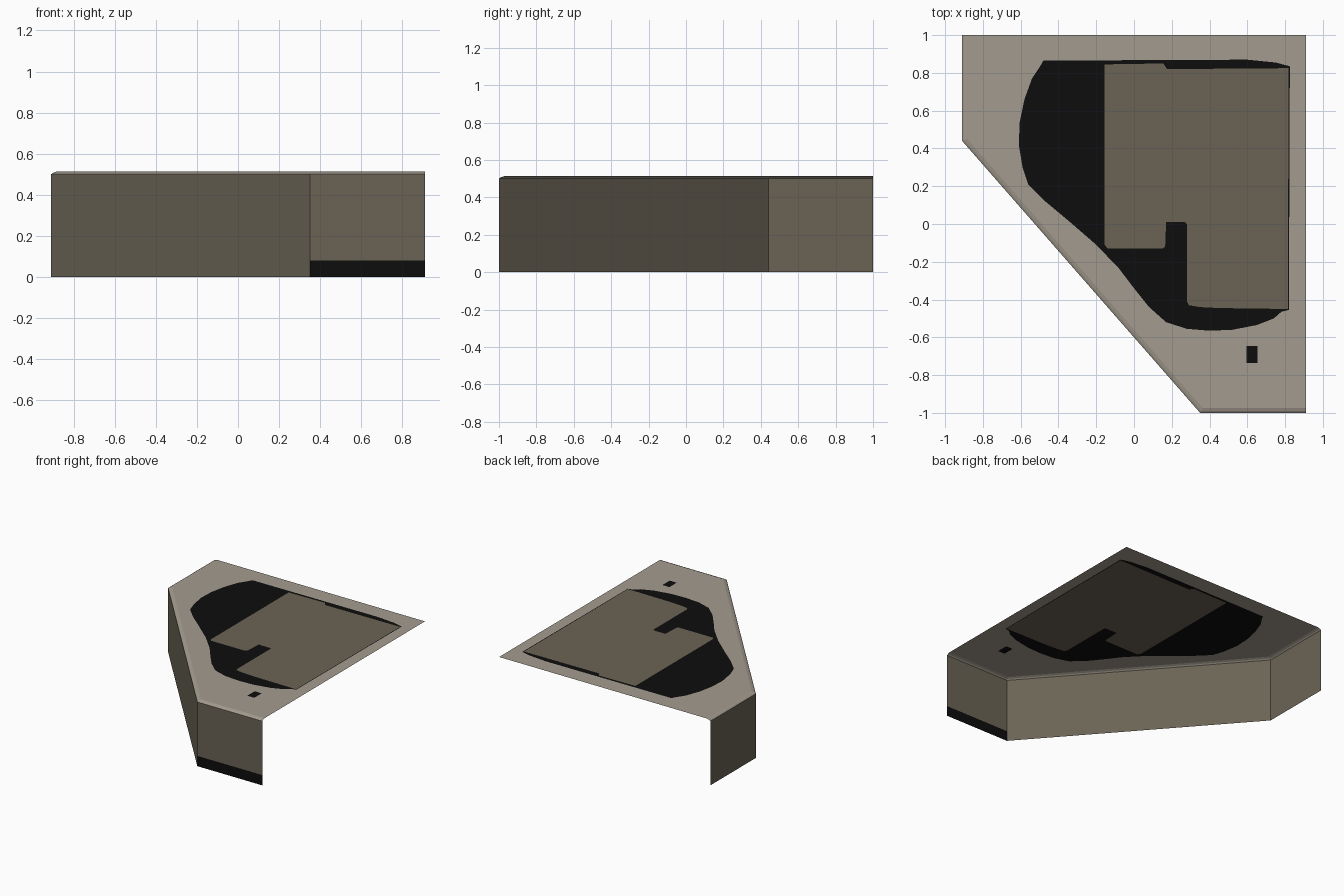
import bpy
from mathutils import Vector
from mathutils.geometry import delaunay_2d_cdt

if "Cube" in bpy.data.objects:
    bpy.data.objects.remove(bpy.data.objects["Cube"])


def material(name, rgb):
    m = bpy.data.materials.new(name)
    m.diffuse_color = (*rgb, 1)
    m.use_nodes = True
    m.node_tree.nodes["Principled BSDF"].inputs["Base Color"].default_value = m.diffuse_color
    return m


stone = material("light stone", (0.37, 0.33, 0.275))
brown = material("olive brown", (0.145, 0.126, 0.091))
black = material("black", (0.004, 0.004, 0.004))


def build(name, verts, faces, slots, mats):
    me = bpy.data.meshes.new(name)
    me.from_pydata(verts, [], faces)
    for m in mats:
        me.materials.append(m)
    for p, s in zip(me.polygons, slots):
        p.material_index = s
    ob = bpy.data.objects.new(name, me)
    bpy.context.collection.objects.link(ob)
    return ob


# Plan outline of the three visible sides, and how each corner moves per unit inset
outline = [(-0.91, 1), (-0.91, 0.44), (0.35, -1), (0.91, -1)]
shift = [(1, 0), (1, 0.375), (0.453, 1), (0, 1)]
TOP, INSET = 0.513, 0.027


def ring(z, d):
    return [(x + sx * d, y + sy * d, z) for (x, y), (sx, sy) in zip(outline, shift)]


def strips(name, levels, slot_rule):
    verts = [v for z, d in levels for v in ring(z, d)]
    faces, slots = [], []
    for r in range(len(levels) - 1):
        for i in range(3):
            a = r * 4 + i
            faces.append((a, a + 1, a + 5, a + 4))
            slots.append(slot_rule(r, i))
    return build(name, verts, faces, slots, [brown, black, stone])


# Walls, with the black kick strip along the foot of the front panel
strips("side_walls", [(0, 0), (0.08, 0), (0.5, 0)],
       lambda r, i: 1 if r == 0 and i == 2 else 0)
# Softened top edge
strips("edge_bevel", [(0.5, 0), (0.507, 0.01), (TOP, INSET)], lambda r, i: 2)

# Flat deck divided into rim, black recess, brown panel and small drain
rim = [v[:2] for v in ring(TOP, INSET)] + [(0.91, 1)]
recess = [(-0.48, 0.865), (-0.50, 0.83), (-0.54, 0.77), (-0.58, 0.66), (-0.605, 0.54),
          (-0.61, 0.42), (-0.59, 0.30), (-0.56, 0.21), (-0.47, 0.12), (-0.35, 0.02),
          (-0.20, -0.11), (-0.08, -0.235), (0.0, -0.34), (0.08, -0.44), (0.17, -0.52),
          (0.28, -0.555), (0.40, -0.565), (0.52, -0.56), (0.65, -0.535), (0.74, -0.50),
          (0.78, -0.465), (0.82, -0.455), (0.825, 0.835), (0.75, 0.855), (0.60, 0.87)]
panel = [(-0.155, 0.845), (-0.155, -0.11), (-0.14, -0.13), (0.15, -0.13), (0.165, -0.12),
         (0.17, 0.01), (0.27, 0.01), (0.28, 0.0), (0.28, -0.41), (0.29, -0.43),
         (0.35, -0.44), (0.45, -0.445), (0.815, -0.45), (0.818, 0.825), (0.175, 0.82),
         (0.155, 0.85)]
drain = [(0.595, -0.645), (0.595, -0.735), (0.655, -0.735), (0.655, -0.645)]

points, loops = [], []
for loop in (rim, recess, panel, drain):
    loops.append(list(range(len(points), len(points) + len(loop))))
    points += [Vector(p) for p in loop]
res = delaunay_2d_cdt(points, [], loops, 1, 1e-5)
region_slot = [2, 1, 0, 1]
build("top_deck", [(v.x, v.y, TOP) for v in res[0]], res[2],
      [region_slot[max(o)] if o else 2 for o in res[5]], [brown, black, stone])
